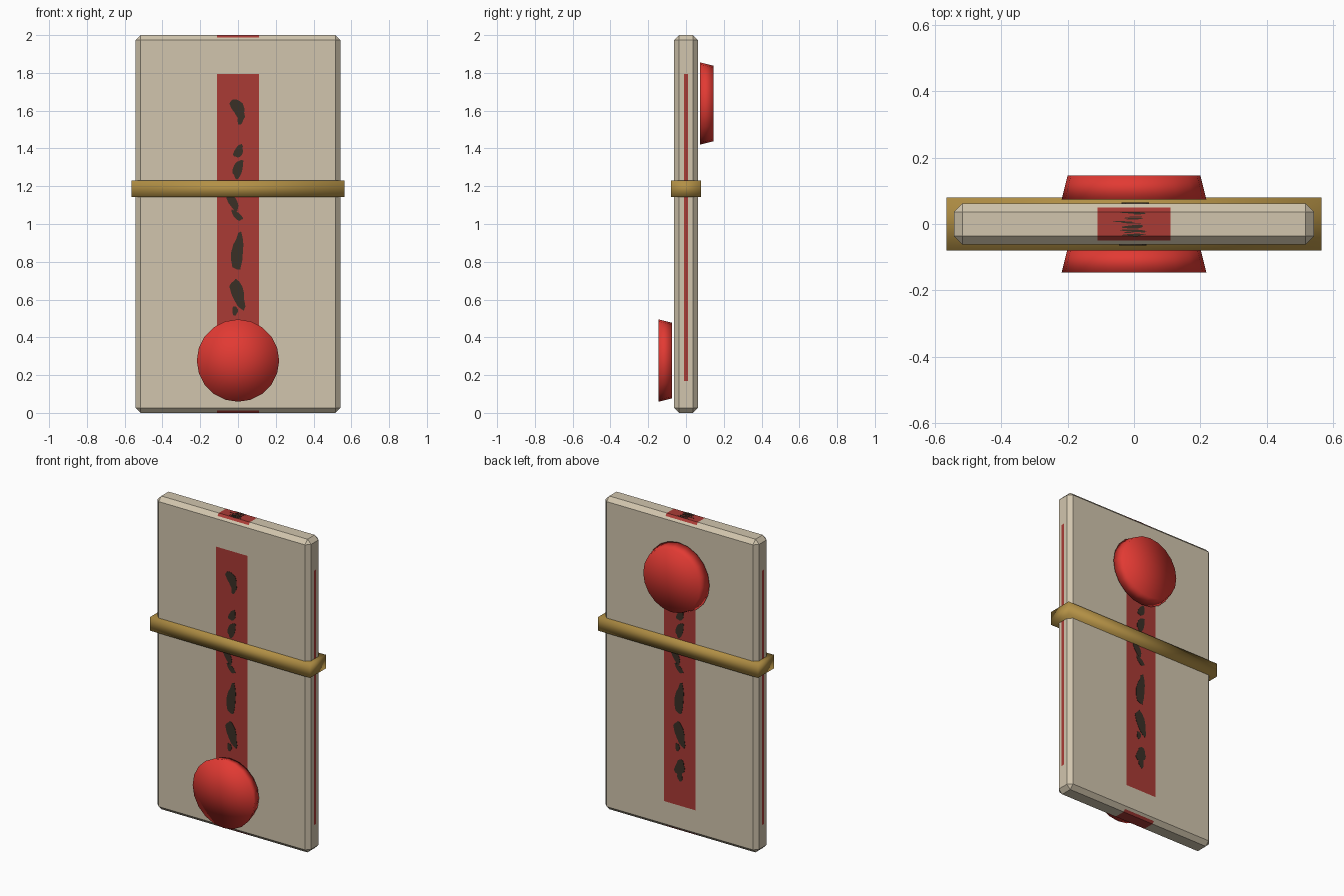
import bpy, bmesh, math
from mathutils import Matrix, Vector

if "Cube" in bpy.data.objects:
    bpy.data.objects.remove(bpy.data.objects["Cube"])


def material(name, rgb):
    m = bpy.data.materials.new(name)
    m.use_nodes = True
    m.diffuse_color = (*rgb, 1)
    bsdf = m.node_tree.nodes["Principled BSDF"]
    bsdf.inputs["Base Color"].default_value = (*rgb, 1)
    bsdf.inputs["Roughness"].default_value = 0.8
    return m


PAPER = material("parchment", (0.64, 0.56, 0.42))
STRIP = material("dark red", (0.40, 0.043, 0.036))
WAX = material("wax red", (0.76, 0.042, 0.033))
GOLD = material("old gold", (0.45, 0.28, 0.06))
INK = material("ink", (0.042, 0.029, 0.019))


def make(name, bm, mats, smooth=False):
    bmesh.ops.recalc_face_normals(bm, faces=bm.faces[:])
    for f in bm.faces:
        f.smooth = smooth
    mesh = bpy.data.meshes.new(name)
    bm.to_mesh(mesh)
    bm.free()
    for m in mats:
        mesh.materials.append(m)
    ob = bpy.data.objects.new(name, mesh)
    bpy.context.collection.objects.link(ob)
    return ob


def box(size, z):
    bm = bmesh.new()
    bmesh.ops.create_cube(bm, size=1)
    bmesh.ops.scale(bm, vec=size, verts=bm.verts)
    bmesh.ops.translate(bm, vec=(0, 0, z), verts=bm.verts)
    return bm


# Slab with chamfered edges and a red strip cut into every side
LOW, HIGH = 0.17, 1.795
bm = box((1.085, 0.125, 2), 1)
bmesh.ops.bevel(bm, geom=bm.edges[:], offset=0.026, segments=1, affect='EDGES')
cuts = [((0, 0, 1), LOW), ((0, 0, 1), HIGH)]
for s in (-1, 1):
    cuts += [((1, 0, 0), s * 0.11), ((0, 1, 0), s * 0.01), ((0, 1, 0), s * 0.05)]
for n, d in cuts:
    bmesh.ops.bisect_plane(bm, geom=bm.verts[:] + bm.edges[:] + bm.faces[:],
                           plane_co=Vector(n) * d, plane_no=n)
for f in bm.faces:
    c, n = f.calc_center_median(), f.normal
    in_height = LOW < c.z < HIGH
    broad = abs(n.y) > 0.9 and abs(c.x) < 0.11 and in_height
    side = abs(n.x) > 0.9 and abs(c.y) < 0.01 and in_height
    end = abs(n.z) > 0.6 and abs(c.x) < 0.11 and abs(c.y) < 0.05
    f.material_index = int(broad or side or end)
make("slab", bm, [PAPER, STRIP])

# Ink blots down the strip: x, z, half width, half height, lean
BLOTS = [(0, 1.61, .034, .055, -.02), (.012, 1.56, .016, .035, 0),
         (.003, 1.385, .024, .035, .01), (0, 1.29, .026, .05, .01),
         (-.028, 1.115, .025, .045, -.02), (-.005, 1.045, .022, .028, -.02),
         (-.002, .85, .031, .10, .01), (0, .63, .034, .08, -.02),
         (-.016, .54, .015, .025, 0), (0, .415, .034, .05, .01),
         (.002, .36, .018, .035, 0)]


def ink(name, place, squash=1.0):
    bm = bmesh.new()
    for i, (x, z, w, h, lean) in enumerate(BLOTS):
        ring = []
        for k in range(14):
            a = math.tau * k / 14
            r = 1 + 0.12 * math.sin(3 * a + i * 1.7) + 0.06 * math.sin(5 * a + i)
            v = r * math.sin(a)
            ring.append(bm.verts.new((x + w * r * math.cos(a) + lean * v,
                                      0, (z + h * v - 1) * squash)))
        face = bm.faces.new(ring)
        out = bmesh.ops.extrude_face_region(bm, geom=[face])
        top = [v for v in out["geom"] if isinstance(v, bmesh.types.BMVert)]
        bmesh.ops.translate(bm, vec=(0, -0.002, 0), verts=top)
    bmesh.ops.transform(bm, matrix=place, verts=bm.verts)
    make(name, bm, [INK])


T, R = Matrix.Translation, Matrix.Rotation
ink("front_ink", T((0, -0.0622, 1)))
ink("back_ink", T((0, 0.0622, 1)) @ R(math.pi, 4, 'Z'))
ink("top_ink", T((0, 0, 1.9997)) @ R(-math.pi / 2, 4, 'X'), 0.055)
ink("bottom_ink", T((0, 0, 0.0015)) @ R(-math.pi / 2, 4, 'X'), 0.055)

# Gold band around the slab
make("band", box((1.13, 0.16, 0.087), 1.187), [GOLD], smooth=True)

# Wax seals, each slightly wider towards the front
for name, y, z in (("front_seal", -0.11, 0.277), ("back_seal", 0.11, 1.638)):
    bm = bmesh.new()
    bmesh.ops.create_cone(bm, cap_ends=True, cap_tris=True, segments=20,
                          radius1=0.218, radius2=0.2, depth=0.072,
                          matrix=T((0, y, z)) @ R(-math.pi / 2, 4, 'X'))
    make(name, bm, [WAX], smooth=True)
